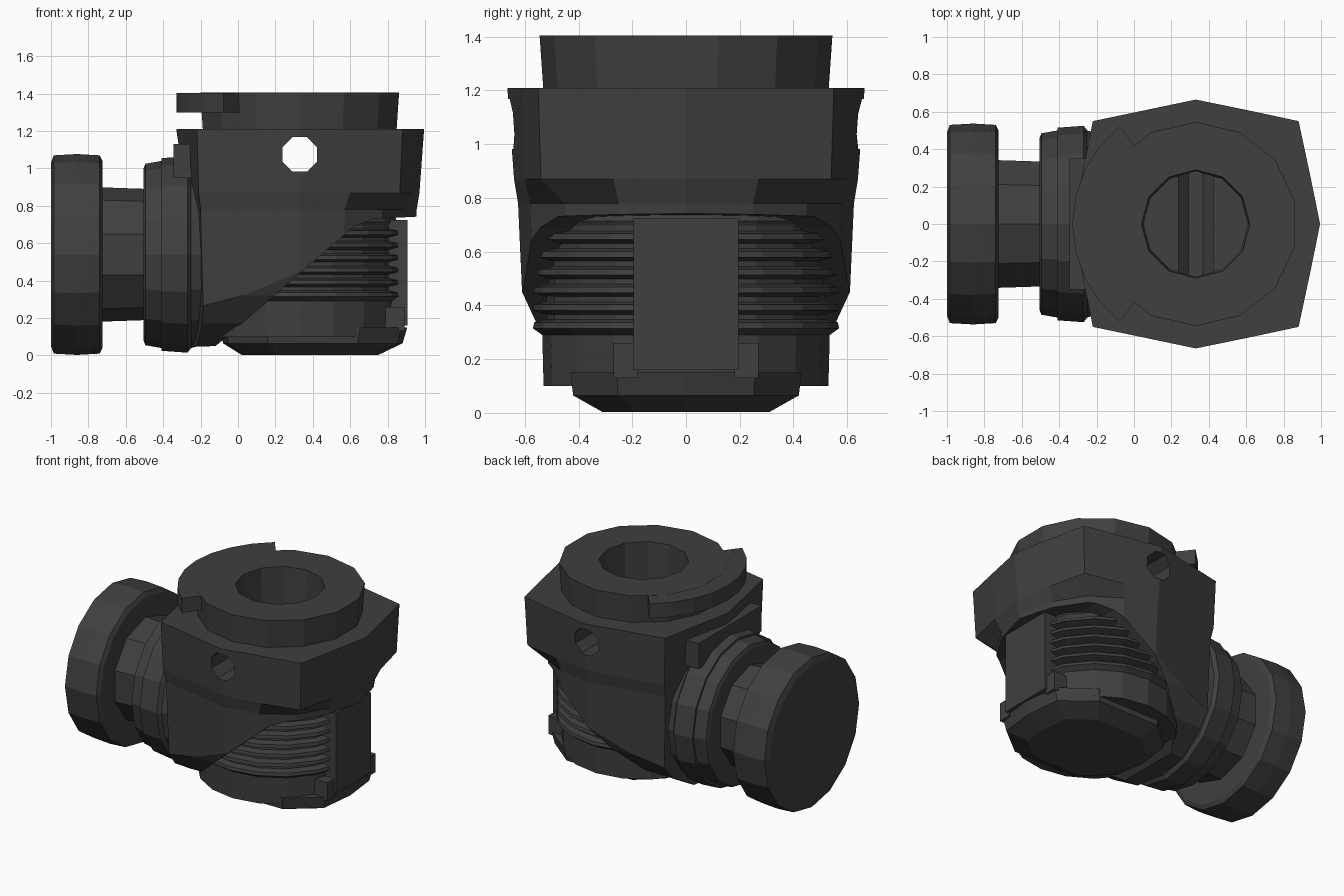
import bpy, bmesh, math
from mathutils import Vector

if "Cube" in bpy.data.objects:
    bpy.data.objects.remove(bpy.data.objects["Cube"])

dark = bpy.data.materials.new("dark grey")
dark.diffuse_color = (0.05, 0.05, 0.05, 1)
dark.use_nodes = True
dark.node_tree.nodes["Principled BSDF"].inputs["Base Color"].default_value = dark.diffuse_color


def loft(name, rings):
    """Skin a stack of equal-length rings and cap both ends."""
    bm = bmesh.new()
    vs = [[bm.verts.new(p) for p in r] for r in rings]
    n = len(vs[0])
    for a, b in zip(vs, vs[1:]):
        for i in range(n):
            bm.faces.new((a[i], a[(i + 1) % n], b[(i + 1) % n], b[i]))
    bm.faces.new(vs[0][::-1])
    bm.faces.new(vs[-1])
    bmesh.ops.recalc_face_normals(bm, faces=bm.faces)
    me = bpy.data.meshes.new(name)
    bm.to_mesh(me)
    bm.free()
    me.materials.append(dark)
    ob = bpy.data.objects.new(name, me)
    bpy.context.collection.objects.link(ob)
    return ob


def lathe(name, profile, sides, centre, axis="Z", turn=0.0):
    """profile = (position along axis, radius)."""
    rings = []
    for t, r in profile:
        ring = []
        for i in range(sides):
            a = 2 * math.pi * (i + turn) / sides
            c, s = r * math.cos(a), r * math.sin(a)
            off = {"X": (t, s, c), "Y": (c, t, s), "Z": (c, s, t)}[axis]
            ring.append(Vector(centre) + Vector(off))
        rings.append(ring)
    return loft(name, rings)


def box(name, x, y, z):
    plan = [(x[0], y[0]), (x[1], y[0]), (x[1], y[1]), (x[0], y[1])]
    return loft(name, [[(a, b, h) for a, b in plan] for h in z])


def mirror_plan(half, z):
    """Half outline (y >= 0, ends on y = 0) to a full ring at height z."""
    return [(x, y, z) for x, y in half] + [(x, -y, z) for x, y in half[-2:0:-1]]


def cut(ob, tool, mode):
    m = ob.modifiers.new("cut", "BOOLEAN")
    m.object, m.operation, m.solver = tool, mode, "EXACT"
    bpy.context.view_layer.objects.active = ob
    bpy.ops.object.modifier_apply(modifier=m.name)


CX, AZ = 0.33, 0.54   # vertical axis x, horizontal axis z

# Side knob, neck and collar along the horizontal axis
lathe("side_knob", [(-1, .49), (-.985, .53), (-.86, .537), (-.74, .53), (-.725, .5)],
      16, (0, 0, AZ), "X")
lathe("side_neck", [(-.76, .36), (-.47, .35)], 10, (0, 0, AZ), "X")
lathe("side_collar", [(-.505, .46), (-.495, .485), (-.41, .5), (-.41, .515),
                      (-.27, .525), (-.25, .5), (-.1, .46)], 16, (0, 0, AZ), "X")

# Hood: angular plan on top, rounder at the lip
top = [(-.33, 0), (-.22, .55), (.33, .665), (.6, .61), (.88, .55), (.94, .27), (.995, 0)]
mid = [(-.28, 0), (-.21, .54), (.33, .64), (.6, .60), (.865, .54), (.93, .27), (.97, 0)]
lip = [(-.26, 0), (-.2, .52), (.33, .625), (.57, .58), (.77, .45), (.89, .25), (.955, 0)]
low = [(-.25, 0), (-.18, .5), (.33, .59), (.55, .55), (.74, .42), (.87, .23), (.93, 0)]
hood = loft("hood", [mirror_plan(low, 0), mirror_plan(lip, .78),
                     mirror_plan(mid, .87), mirror_plan(top, 1.21)])

# Slanted underside and rounded lower flanks
slant = [(-.12, .05), (.25, .37), (.62, .69), (.72, .73), (1.2, .755), (1.2, -.3), (-.6, -.3), (-.6, .04)]
slant_tool = loft("slant_cutter", [[(x, y, z) for x, z in slant] for y in (-1, 1)])
flank = [(0, .03), (.22, .045), (.43, .17), (.55, .32), (.61, .45), (.64, .8), (.75, 1.4), (0, 1.4)]
full = flank + [(-y, z) for y, z in flank[-2:0:-1]]
flank_tool = loft("flank_cutter", [[(x, y, z) for y, z in full] for x in (-1, 1.2)])
cut(hood, slant_tool, "DIFFERENCE")
cut(hood, flank_tool, "INTERSECT")

# Top ring with a wider tab on the left side
ring = lathe("top_ring", [(1.19, .53), (1.405, .545)], 14, (CX, 0, 0), "Z", .5)
arc = [(.66 if k else .45, math.radians(a)) for k, a in
       [(1, a) for a in range(128, 233, 13)] + [(0, a) for a in range(232, 127, -13)]]
tab = loft("top_tab", [[(CX + r * math.cos(a), r * math.sin(a), z) for r, a in arc]
                       for z in (1.3, 1.404)])

# Bore and cross hole
bore = lathe("bore_cutter", [(1.08, .28), (1.6, .295)], 12, (CX, 0, 0))
pin = lathe("pin_cutter", [(-1, .1), (1, .1)], 8, (CX, 0, 1.075), "Y", .5)
for ob in (hood, ring):
    cut(ob, bore, "DIFFERENCE")
cut(hood, pin, "DIFFERENCE")
for tool in (slant_tool, flank_tool, bore, pin):
    bpy.data.objects.remove(tool)

# Lug where the hood meets the collar
box("rear_lug", (-.345, -.22), (-.35, .35), (.95, 1.13))

# Threaded core
profile = [(.1, .53), (.29, .535)]
for i in range(6):
    z = .315 + i * .066
    profile += [(z, .57), (z + .022, .565), (z + .032, .52), (z + .052, .52)]
profile += [(.715, .53), (.78, .5)]
lathe("threaded_core", profile, 18, (CX, 0, 0), "Z", .5)

# Flat key on the front of the core, with small side clips
box("front_key", (.55, .905), (-.195, .195), (.16, .725))
for s, side in ((-1, "left"), (1, "right")):
    ys = sorted((s * .18, s * .27))
    box("key_clip_" + side, (.78, .89), ys, (.13, .26))


# Chamfered base plate
def base_ring(x0, x1, w, z):
    d = x1 - x0
    return mirror_plan([(x0, 0), (x0 + .03 * d, .55 * w), (x0 + .25 * d, w),
                        (x0 + .75 * d, w), (x0 + .97 * d, .6 * w), (x1, 0)], z)


loft("base_plate", [base_ring(.02, .75, .31, .003), base_ring(-.08, .88, .42, .065),
                    base_ring(-.1, .905, .43, .15)])
